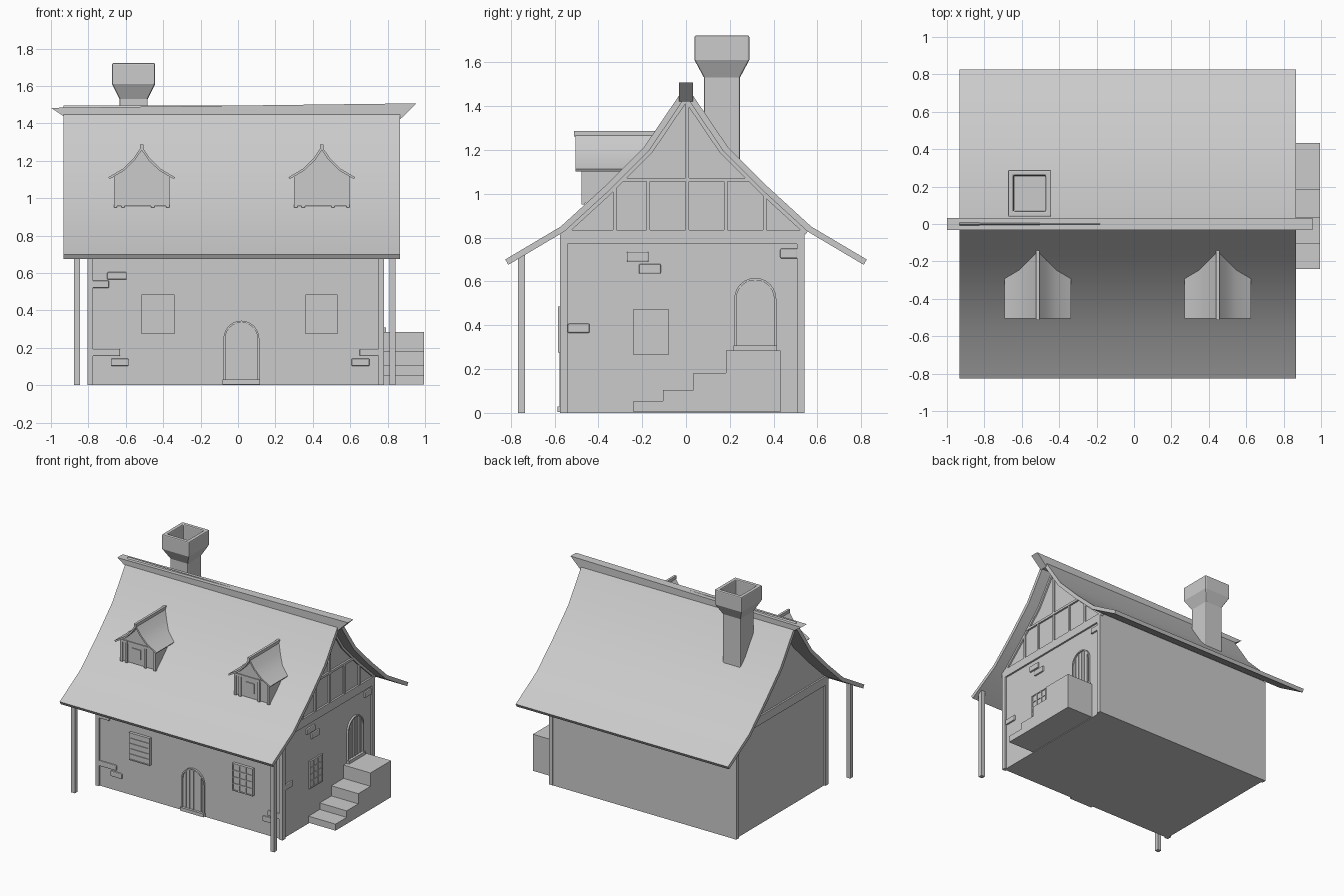
import bpy, bmesh, math
from mathutils import Vector

if "Cube" in bpy.data.objects:
    bpy.data.objects.remove(bpy.data.objects["Cube"])


def prism(name, pts, axis, a, b, bevel=0, smooth=False):
    """Extrude a 2D outline along an axis from a to b."""
    place = {'x': lambda p, t: (t, p[0], p[1]),
             'y': lambda p, t: (p[0], t, p[1]),
             'z': lambda p, t: (p[0], p[1], t)}[axis]
    bm = bmesh.new()
    lo = [bm.verts.new(place(p, a)) for p in pts]
    hi = [bm.verts.new(place(p, b)) for p in pts]
    n = len(pts)
    bm.faces.new(lo)
    bm.faces.new(hi[::-1])
    for i in range(n):
        bm.faces.new((lo[i], lo[(i + 1) % n], hi[(i + 1) % n], hi[i]))
    return finish(name, bm, bevel, smooth)


def finish(name, bm, bevel=0, smooth=False):
    bmesh.ops.recalc_face_normals(bm, faces=bm.faces)
    me = bpy.data.meshes.new(name)
    bm.to_mesh(me)
    bm.free()
    ob = bpy.data.objects.new(name, me)
    bpy.context.collection.objects.link(ob)
    if smooth:
        for p in me.polygons:
            p.use_smooth = True
        me.set_sharp_from_angle(angle=math.radians(30))
    if bevel:
        m = ob.modifiers.new("Bevel", 'BEVEL')
        m.width, m.segments = bevel, 2
    return ob


def rect(u0, u1, v0, v1):
    return [(u0, v0), (u1, v0), (u1, v1), (u0, v1)]


def box(name, x0, x1, y0, y1, z0, z1, bevel=0):
    return prism(name, rect(x0, x1, y0, y1), 'z', z0, z1, bevel)


def mirrored(half):
    """Full gable outline from its right half (apex first)."""
    return [(-u, v) for u, v in half[:0:-1]] + half


def offset(line, d):
    """Mitred copy of a left-to-right polyline, moved down by d."""
    out = []
    for i, p in enumerate(line):
        ns = []
        for j in (i - 1, i):
            if 0 <= j < len(line) - 1:
                t = (Vector(line[j + 1]) - Vector(line[j])).normalized()
                ns.append(Vector((t.y, -t.x)))
        n = (ns[0] + ns[-1]).normalized()
        q = Vector(p) + n * d / n.dot(ns[0])
        out.append((q.x, q.y))
    return out


FRONT, RIGHT = -0.563, 0.766


def on_wall(name, side, pts, depth, bevel=0):
    """Relief piece on the front or right wall."""
    if side == 'front':
        return prism(name, pts, 'y', FRONT + 0.01, FRONT - depth, bevel)
    return prism(name, pts, 'x', RIGHT - 0.01, RIGHT + depth, bevel)


# main roof and house body
roof = mirrored([(0, 1.495), (.19, 1.215), (.375, 1.03), (.572, .85), (.825, .70)])
prism("roof", roof + offset(roof, .028)[::-1], 'x', -.933, .865, smooth=True)
inner = [(max(FRONT, min(.54, u)), v) for u, v in offset(roof, .015)[1:-1]]
prism("house_body", [(FRONT, 0)] + inner + [(.54, 0)], 'x', -.792, RIGHT)
prism("ridge_beam", [(-1, 1.483), (-.93, 1.437), (.865, 1.42), (.955, 1.507)], 'y', -.033, .033)

# corner posts, wall beams and porch posts
for s, x in (("left", -.805), ("right", .75)):
    box(f"front_{s}_corner_post", x, x + .03, -.575, -.54, 0, .83)
    box(f"back_{s}_corner_post", x, x + .03, .507, .541, 0, .83)
    bx = x if s == "left" else x + .01
    box(f"{s}_wall_beam", bx, bx + .02, -.572, .54, .77, .835)
for s, x in (("left", -.877), ("right", .811)):
    box(f"{s}_porch_post", x, x + .032, -.767, -.735, 0, .73)

# timber framing on the right gable
trim = offset(roof, .02)[1:-1] + offset(roof, .045)[1:-1][::-1]
on_wall("gable_rafters", 'right', trim, .012)
on_wall("gable_collar_beam", 'right', rect(-.32, .32, 1.055, 1.073), .014)
for i, (y, z0, z1) in enumerate([(-.325, .83, 1.04), (-.172, .83, 1.06), (.005, .83, 1.06),
                                 (.182, .83, 1.06), (.36, .83, 1.01), (.005, 1.07, 1.43)]):
    on_wall(f"gable_stud_{i}", 'right', rect(y - .008, y + .008, z0, z1), .012)

# loose wall stones
stones = [('front', -.70, -.595, .565, .605), ('front', -.78, -.69, .52, .56),
          ('front', -.78, -.63, .155, .195), ('front', -.68, -.585, .103, .143),
          ('front', .65, .755, .155, .195), ('front', .607, .703, .103, .143),
          ('right', -.27, -.17, .69, .735), ('right', -.215, -.115, .635, .68),
          ('right', -.54, -.44, .365, .407), ('right', .43, .51, .705, .75)]
for i, (side, *r) in enumerate(stones):
    on_wall(f"wall_stone_{i}", side, rect(*r), .012, .006)


# arched doors
def arch(c, hw, z0, spring, rise):
    return [(c - hw, z0)] + [(c - hw * math.cos(math.pi * i / 12),
            spring + rise * math.sin(math.pi * i / 12)) for i in range(13)] + [(c + hw, z0)]


def door(side, c, z0, height):
    hw = .096
    spring = z0 + height - hw
    ring = arch(c, hw, z0, spring, hw) + arch(c, hw - .01, z0, spring, hw - .01)[::-1]
    on_wall(f"{side}_door_frame", side, ring, .014)
    on_wall(f"{side}_door", side, arch(c, hw - .008, z0, spring, hw - .008), .003)
    for i in range(-2, 3):
        u = c + i * .032
        top = spring + math.sqrt((hw - .01) ** 2 - (i * .032) ** 2)
        on_wall(f"{side}_door_bar_{i + 2}", side, rect(u - .005, u + .005, z0, top), .008)
    on_wall(f"{side}_door_sill", side, rect(c - hw - .004, c + hw + .004, z0, z0 + .025), .024)


door('front', .018, .005, .34)
door('right', .316, .283, .333)


# windows: thin panels with bars
def window(name, side, u0, u1, z0, z1, cols, rows, depth):
    on_wall(name, side, rect(u0, u1, z0, z1), depth - .005)
    w = .004
    for i in range(cols + 1):
        u = u0 + w + (u1 - u0 - 2 * w) * i / cols
        on_wall(f"{name}_upright_{i}", side, rect(u - w, u + w, z0, z1), depth)
    for i in range(rows + 1):
        z = z0 + w + (z1 - z0 - 2 * w) * i / rows
        on_wall(f"{name}_crossbar_{i}", side, rect(u0, u1, z - w, z + w), depth)


window("front_left_window", 'front', -.515, -.34, .275, .485, 1, 5, .022)
window("front_right_window", 'front', .36, .532, .275, .485, 3, 4, .022)
window("side_window", 'right', -.24, -.08, .265, .475, 3, 4, .012)

# side staircase as one stepped outline
steps = [(-.24, .005), (-.24, .055), (-.105, .055), (-.105, .105), (.035, .105), (.035, .183),
         (.183, .183), (.183, .285), (.432, .285), (.432, .005)]
prism("side_stairs", steps, 'x', .75, .994)

# dormers
for s, cx in (("left", -.515), ("right", .448)):
    top = mirrored([(0, 1.278), (.045, 1.212), (.1, 1.158), (.178, 1.112)])
    under = offset(top, .006)
    shift = lambda pts: [(cx + u, v) for u, v in pts]
    wall = [(-.146, .957)] + [(max(-.146, min(.146, u)), v + (.016 if abs(u) > .146 else 0))
                              for u, v in under] + [(.146, .957)]
    prism(f"{s}_dormer_walls", shift(wall), 'y', -.468, -.15)
    prism(f"{s}_dormer_roof", shift(top + offset(top, .012)[::-1]), 'y', -.505, -.145, smooth=True)
    box(f"{s}_dormer_ridge", cx - .009, cx + .009, -.512, -.14, 1.262, 1.287)
    for i, u in enumerate((-.14, -.1, .06, .14)):
        box(f"{s}_dormer_post_{i}", cx + u - .009, cx + u + .009, -.476, -.46, .951, 1.12)
    box(f"{s}_dormer_beam", cx - .148, cx + .148, -.474, -.46, 1.1, 1.118)
    box(f"{s}_dormer_window", cx - .055, cx + .02, -.474, -.46, 1.0, 1.075)

# chimney with flared, hollow top
bm = bmesh.new()
rings = []
for hx, hy, z in [(.075, .082, 1.08), (.075, .082, 1.53), (.115, .125, 1.61),
                  (.115, .125, 1.722), (.086, .096, 1.722), (.086, .096, 1.6)]:
    rings.append([bm.verts.new((-.558 + sx * hx, .164 + sy * hy, z))
                  for sx, sy in ((-1, -1), (1, -1), (1, 1), (-1, 1))])
for a, b in zip(rings, rings[1:]):
    for i in range(4):
        bm.faces.new((a[i], a[(i + 1) % 4], b[(i + 1) % 4], b[i]))
bm.faces.new(rings[0])
bm.faces.new(rings[-1])
finish("chimney", bm, .007)
